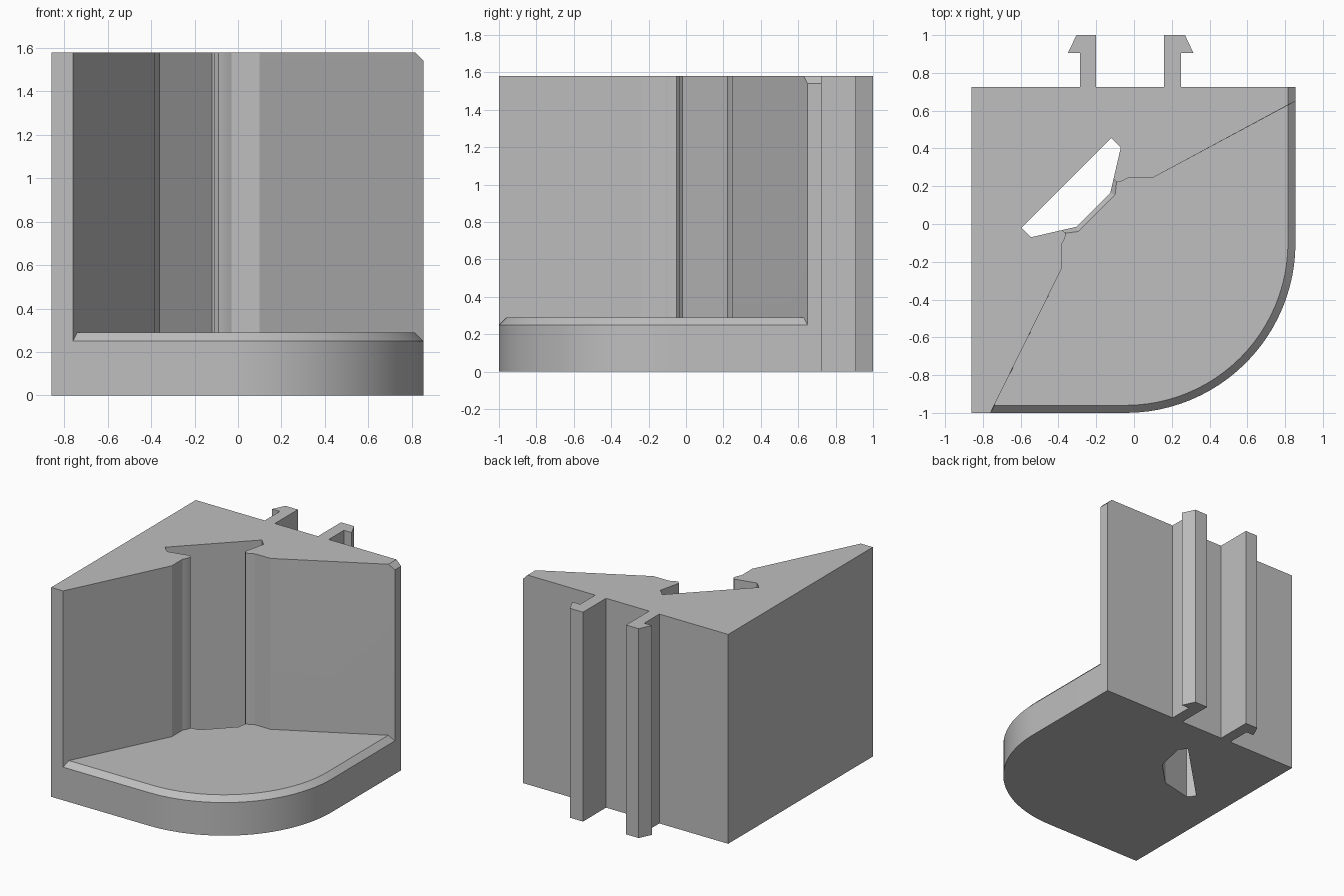
import bpy, bmesh, math

cube = bpy.data.objects.get("Cube")
if cube:
    bpy.data.objects.remove(cube, do_unlink=True)

# One plain grey for everything
grey = bpy.data.materials.new("plain_grey")
grey.use_nodes = True
colour = (0.52, 0.52, 0.52, 1)
grey.diffuse_color = colour
grey.node_tree.nodes["Principled BSDF"].inputs["Base Color"].default_value = colour

TOP, FLOOR, BEVEL = 1.58, 0.29, 0.04
SIDE, BACK, FRONT = 0.855, 0.725, -1.0


def mirror(points):
    """Reflect across the diagonal of the corner, in reverse order."""
    c = -0.14
    return [(c - y, c - x) for x, y in reversed(points)]


def stack(name, levels):
    """Solid through matching outlines at rising heights."""
    bm = bmesh.new()
    rings = [[bm.verts.new((x, y, z)) for x, y in pts] for z, pts in levels]
    n = len(rings[0])
    for a, b in zip(rings, rings[1:]):
        for i in range(n):
            j = (i + 1) % n
            bm.faces.new((a[i], a[j], b[j], b[i]))
    bm.faces.new(rings[0][::-1])
    bm.faces.new(rings[-1])
    bmesh.ops.recalc_face_normals(bm, faces=bm.faces)
    mesh = bpy.data.meshes.new(name)
    bm.to_mesh(mesh)
    bm.free()
    mesh.materials.append(grey)
    ob = bpy.data.objects.new(name, mesh)
    bpy.context.collection.objects.link(ob)
    bpy.ops.object.select_all(action='DESELECT')
    ob.select_set(True)
    bpy.context.view_layer.objects.active = ob
    bpy.ops.object.shade_smooth_by_angle(angle=math.radians(25))
    return ob


# Shared outlines: wall face with lip, and the slot behind it
lip = [(0.10, 0.245), (-0.03, 0.245), (-0.06, 0.228), (-0.09, 0.22)]
lip_tip = [(-0.108, 0.24)]
slot = [(-0.07, 0.405), (-0.12, 0.455)]
right_end, right_end_in = (SIDE, 0.65), (SIDE - BEVEL, 0.63)
left_end, left_end_in = (-0.76, FRONT), (-0.74, FRONT + BEVEL)

# Corner wall with T-slot and two hooked clips on its back
half = lip + lip_tip + slot
clips = [(-0.285, BACK), (-0.285, 0.905), (-0.35, 0.905), (-0.305, 1.0),
         (-0.2, 1.0), (-0.2, BACK),
         (0.16, BACK), (0.16, 1.0), (0.27, 1.0), (0.315, 0.905),
         (0.25, 0.905), (0.25, BACK)]
body = half + mirror(half) + [left_end, (-0.86, FRONT), (-0.86, BACK)] + clips
wall = [right_end] + body + [(SIDE, BACK)]
wall_in = [right_end_in] + body + [(SIDE - BEVEL, BACK)]
stack("corner_wall", [(0, wall), (TOP - BEVEL, wall), (TOP, wall_in)])


# Rounded floor with bevelled rim and a bevelled edge at the slot
def arc(radius, steps=24):
    cx, cy = -0.045, -0.1
    return [(cx + radius * math.sin(t), cy - radius * math.cos(t))
            for t in (math.pi / 2 * i / steps for i in range(steps + 1))]


edge = lip + lip_tip + [(-0.125, 0.165)]
edge_in = lip + [(-0.092, 0.222), (-0.10, 0.155)]
floor = [right_end] + edge + mirror(edge) + [left_end] + arc(0.9)
floor_in = ([right_end_in] + edge_in + mirror(edge_in)
            + [left_end_in] + arc(0.9 - BEVEL))
stack("rounded_floor", [(0, floor), (FLOOR - BEVEL, floor), (FLOOR, floor_in)])
